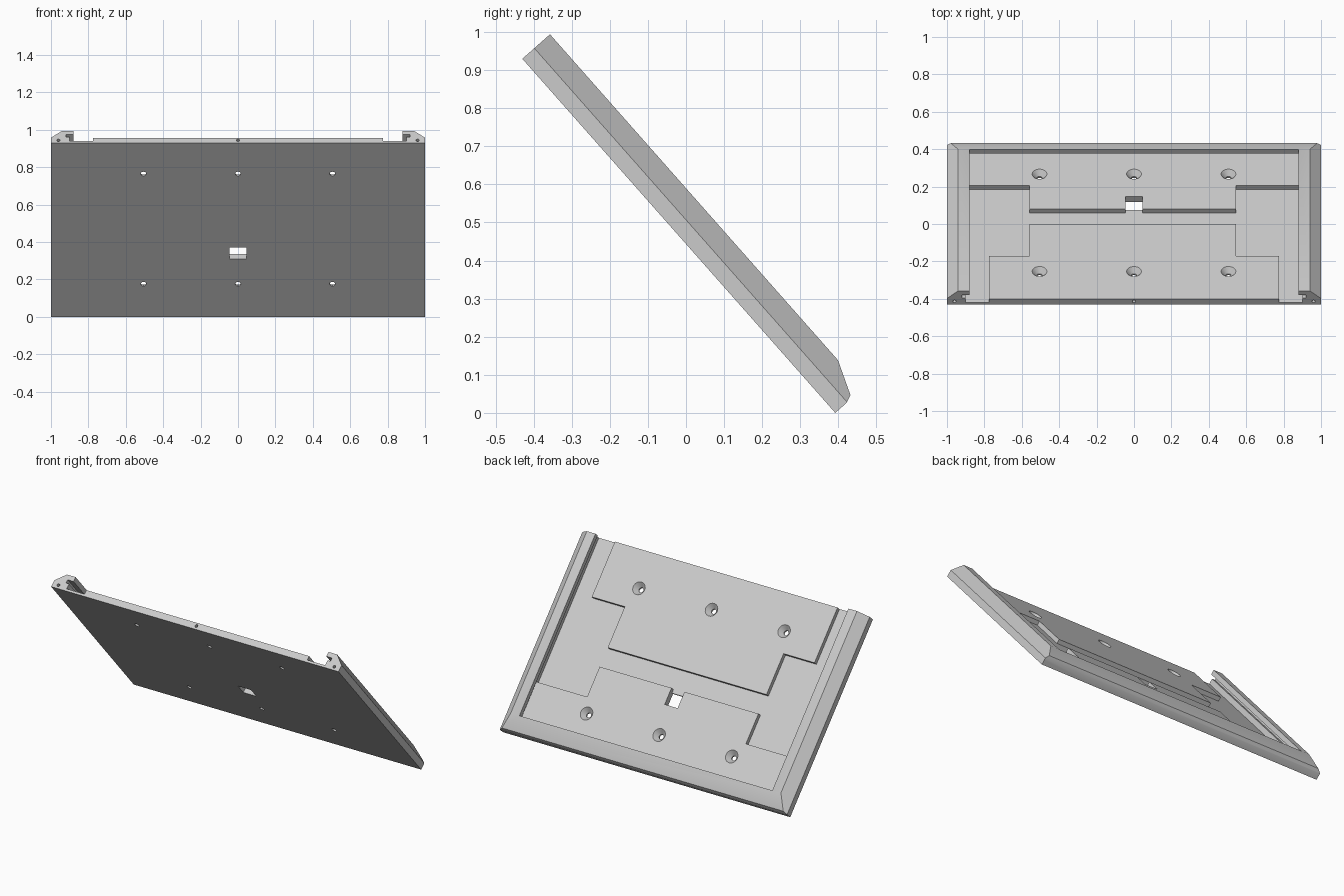
import bpy, bmesh, math
from mathutils import Matrix, Vector

old = bpy.data.objects.get("Cube")
if old:
    bpy.data.objects.remove(old, do_unlink=True)

grey = bpy.data.materials.new("light_grey")
grey.use_nodes = True
colour = (0.6, 0.6, 0.6, 1)
grey.diffuse_color = colour
grey.node_tree.nodes["Principled BSDF"].inputs["Base Color"].default_value = colour

# Flat layout: x across, y down the slope (0 = low edge), z = thickness
LENGTH = 1.241
FLOOR, PAD, CEIL, TOP = 0.014, 0.04, 0.068, 0.097


def make(name, bm):
    bmesh.ops.recalc_face_normals(bm, faces=bm.faces[:])
    mesh = bpy.data.meshes.new(name)
    bm.to_mesh(mesh)
    bm.free()
    mesh.materials.append(grey)
    obj = bpy.data.objects.new(name, mesh)
    bpy.context.collection.objects.link(obj)
    return obj


def prism(name, points, offset):
    """Extrude a closed outline of 3D points along offset."""
    bm = bmesh.new()
    face = bm.faces.new([bm.verts.new(p) for p in points])
    ext = bmesh.ops.extrude_face_region(bm, geom=[face])
    moved = [g for g in ext["geom"] if isinstance(g, bmesh.types.BMVert)]
    bmesh.ops.translate(bm, verts=moved, vec=Vector(offset))
    return make(name, bm)


def box(name, x0, x1, v0, v1, z0, z1):
    return prism(name, [(x0, -v0, z0), (x1, -v0, z0), (x1, -v1, z0), (x0, -v1, z0)],
                 (0, 0, z1 - z0))


def cone(name, r0, r1, depth, matrix):
    bm = bmesh.new()
    bmesh.ops.create_cone(bm, cap_ends=True, segments=24, radius1=r0, radius2=r1,
                          depth=depth, matrix=matrix)
    return make(name, bm)


def combine(target, tool, operation):
    """Apply a boolean and discard the tool."""
    mod = target.modifiers.new("cut", "BOOLEAN")
    mod.object, mod.operation, mod.solver = tool, operation, "EXACT"
    bpy.context.view_layer.update()
    graph = bpy.context.evaluated_depsgraph_get()
    mesh = bpy.data.meshes.new_from_object(target.evaluated_get(graph))
    target.modifiers.clear()
    target.data = mesh
    bpy.data.objects.remove(tool, do_unlink=True)


# Tray body: chamfered cross-section trimmed by the chamfered low end
section = [(-1, 0), (1, 0), (1, 0.042), (0.94, TOP), (-0.94, TOP), (-1, 0.042)]
plate = prism("mounting_plate", [(x, 0, z) for x, z in section], (0, -LENGTH, 0))
end = [(0, -0.1), (0, 0.04), (0.009, 0.061), (0.099, TOP), (0.12, 0.2), (1.4, 0.2), (1.4, -0.1)]
combine(plate, prism("end_trim", [(-1.2, -v, z) for v, z in end], (2.4, 0, 0)), "INTERSECT")

# Recess with grooves under the overhanging rails and lip
for half, start, z0, z1 in ((0.88, 0.099, 0.06, 0.2),
                            (0.92, 0.06, 0.047, CEIL),
                            (0.9, 0.06, FLOOR, 0.055)):
    combine(plate, box("recess", -half, half, start, 1.4, z0, z1), "DIFFERENCE")

# Raised stepped pads
lower = [(-0.91, 0.05), (0.91, 0.05), (0.91, 0.328), (0.545, 0.328),
         (0.545, 0.517), (-0.56, 0.517), (-0.56, 0.328), (-0.91, 0.328)]
upper = [(-0.56, 0.637), (0.545, 0.637), (0.545, 0.894), (0.775, 0.894),
         (0.775, LENGTH), (-0.775, LENGTH), (-0.775, 0.894), (-0.56, 0.894)]
for outline in (lower, upper):
    pad = prism("pad", [(x, -v, 0.005) for x, v in outline], (0, 0, PAD - 0.005))
    combine(plate, pad, "UNION")

# Cable opening and its notch through the lower pad
combine(plate, box("opening", -0.045, 0.045, 0.414, 0.494, -0.1, 0.2), "DIFFERENCE")
combine(plate, box("notch", -0.045, 0.045, 0.45, 0.53, FLOOR, 0.2), "DIFFERENCE")

# Countersunk screw holes
for x in (-0.505, 0, 0.505):
    for v in (0.234, 1.02):
        at = Matrix.Translation((x, -v, 0))
        combine(plate, cone("bore", 0.015, 0.015, 0.3, at), "DIFFERENCE")
        sink = at @ Matrix.Translation((0, 0, 0.03))
        combine(plate, cone("countersink", 0.015, 0.048, 0.04, sink), "DIFFERENCE")

# Small blind holes in the high end
for x in (-0.96, 0, 0.96):
    at = Matrix.Translation((x, -LENGTH, 0.021)) @ Matrix.Rotation(math.pi / 2, 4, "X")
    combine(plate, cone("pin_hole", 0.009, 0.009, 0.12, at), "DIFFERENCE")

# Lean the finished plate into place
lean = Matrix.Translation((0, 0.392, 0)) @ Matrix.Rotation(-math.atan2(0.749, 0.662), 4, "X")
plate.data.transform(lean)
bpy.context.view_layer.objects.active = plate
plate.select_set(True)
bpy.ops.object.shade_smooth_by_angle(angle=math.radians(30))
